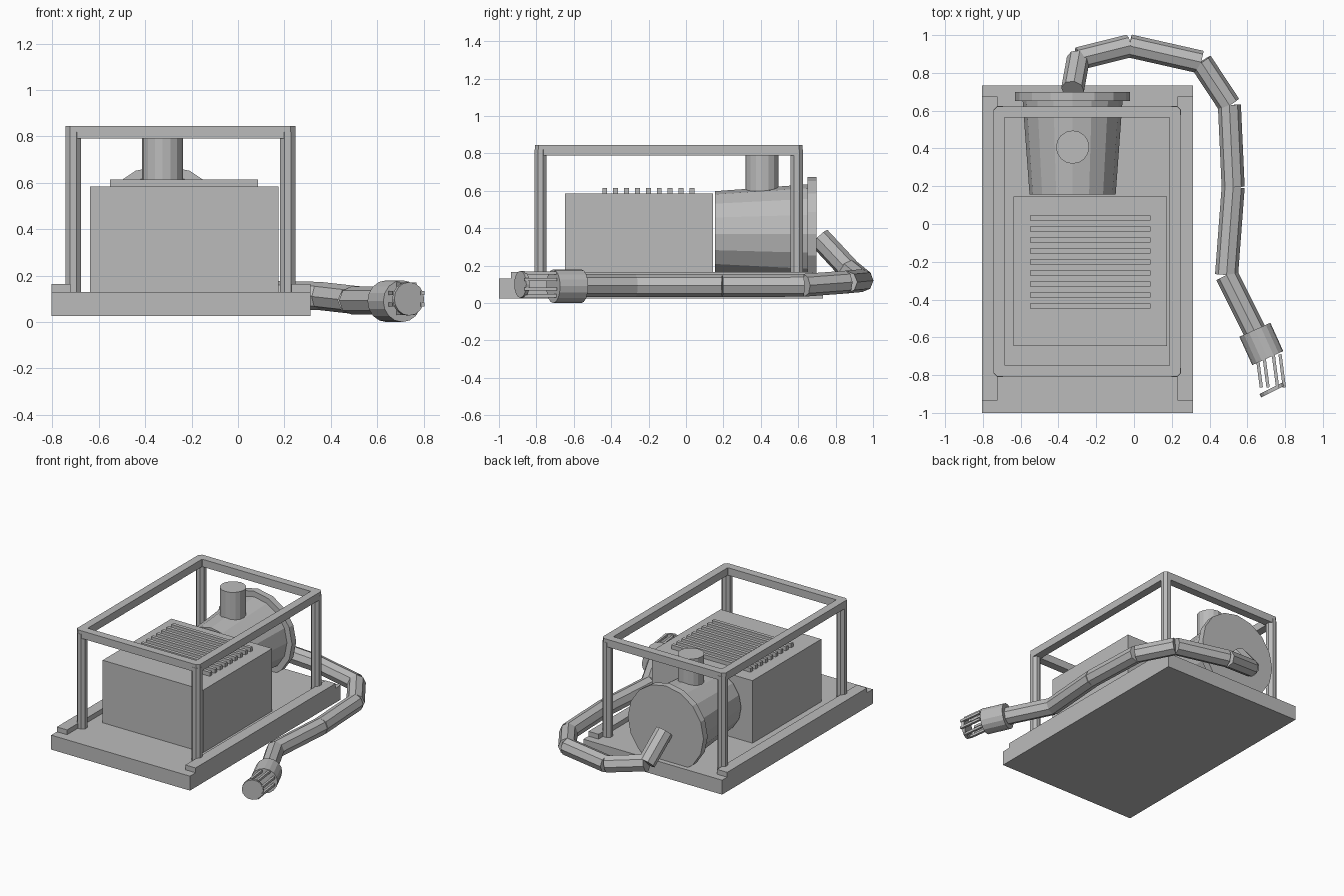
import bpy, bmesh, math
from mathutils import Vector

if "Cube" in bpy.data.objects:
    bpy.data.objects.remove(bpy.data.objects["Cube"])

grey = bpy.data.materials.new("plain_grey")
grey.use_nodes = True
grey.diffuse_color = (0.5, 0.5, 0.5, 1)
grey.node_tree.nodes["Principled BSDF"].inputs["Base Color"].default_value = (0.5, 0.5, 0.5, 1)


def finish(name, bm):
    bmesh.ops.recalc_face_normals(bm, faces=bm.faces[:])
    mesh = bpy.data.meshes.new(name)
    bm.to_mesh(mesh)
    bm.free()
    mesh.materials.append(grey)
    obj = bpy.data.objects.new(name, mesh)
    bpy.context.collection.objects.link(obj)
    return obj


def box(name, x, y, z):
    """Box from (min, max) pairs on each axis."""
    bm = bmesh.new()
    bmesh.ops.create_cube(bm, size=1)
    for v in bm.verts:
        v.co = [(lo + hi) / 2 + c * (hi - lo) for c, (lo, hi) in zip(v.co, (x, y, z))]
    return finish(name, bm)


def tube(name, a, b, r1, r2=None, sides=16, turn=0.0):
    """Capped cylinder or cone from point a to point b."""
    a, b = Vector(a), Vector(b)
    axis = b - a
    side = axis.cross(Vector((0, 0, 1)))
    side = side.normalized() if side.length > 1e-5 else Vector((1, 0, 0))
    up = side.cross(axis).normalized()
    bm = bmesh.new()
    rings = []
    for centre, r in ((a, r1), (b, r1 if r2 is None else r2)):
        angles = [turn + math.tau * i / sides for i in range(sides)]
        rings.append([bm.verts.new(centre + r * (side * math.cos(t) + up * math.sin(t)))
                      for t in angles])
    for i in range(sides):
        j = (i + 1) % sides
        bm.faces.new((rings[0][i], rings[0][j], rings[1][j], rings[1][i]))
    bm.faces.new(rings[0])
    bm.faces.new(rings[1])
    return finish(name, bm)


# Base slab and side rails
box("base", (-0.804, 0.313), (-1.0, 0.733), (0.025, 0.13))
box("right_rail", (-0.804, -0.722), (-0.935, 0.675), (0.125, 0.165))
box("left_rail", (0.231, 0.313), (-0.935, 0.675), (0.125, 0.165))

# Roll frame: four posts and a top ring with chamfered corners
FX, FY = (-0.743, 0.247), (-0.808, 0.623)
for side, x in (("right", -0.71), ("left", 0.215)):
    for end, y in (("front", -0.778), ("back", 0.592)):
        tube(f"{end}_{side}_post", (x, y, 0.125), (x, y, 0.82), 0.036,
             sides=8, turn=math.pi / 8)


def ring_outline(inset, chamfer):
    x0, x1 = FX[0] + inset, FX[1] - inset
    y0, y1 = FY[0] + inset, FY[1] - inset
    c = chamfer
    return [(x0 + c, y0), (x1 - c, y0), (x1, y0 + c), (x1, y1 - c),
            (x1 - c, y1), (x0 + c, y1), (x0, y1 - c), (x0, y0 + c)]


bm = bmesh.new()
loops = [[bm.verts.new((x, y, z)) for x, y in ring_outline(i, c)]
         for i, c, z in ((0, 0.02, 0.79), (0, 0.02, 0.845),
                         (0.058, 0.003, 0.845), (0.058, 0.003, 0.79))]
for k in range(4):
    p, q = loops[k], loops[(k + 1) % 4]
    for i in range(8):
        j = (i + 1) % 8
        bm.faces.new((p[i], p[j], q[j], q[i]))
finish("top_frame", bm)

# Engine housing with a row of cooling slats
box("engine_housing", (-0.637, 0.174), (-0.647, 0.145), (0.13, 0.585))
for i in range(9):
    y = 0.032 - 0.0583 * i
    box(f"slat_{i + 1}", (-0.551, 0.087), (y - 0.013, y + 0.013), (0.58, 0.614))

# Fan drum, flange and chimney
DX, DZ = -0.325, 0.37
tube("drum", (DX, 0.155, DZ), (DX, 0.66, DZ), 0.228, 0.265)
tube("drum_flange", (DX, 0.65, DZ), (DX, 0.698, DZ), 0.305)
tube("chimney", (DX, 0.407, 0.5), (DX, 0.407, 0.80), 0.088)

# Hose made of straight lengths
path = [(-0.325, 0.712, 0.35), (-0.295, 0.875, 0.175), (-0.025, 0.943, 0.12),
        (0.355, 0.857, 0.112), (0.505, 0.63, 0.095), (0.525, 0.195, 0.093),
        (0.49, -0.27, 0.093), (0.645, -0.58, 0.093)]
for i, (a, b) in enumerate(zip(path, path[1:])):
    tube(f"hose_length_{i + 1}", a, b, 0.061, sides=8)

# Nozzle: cuff, prongs and end disc
tube("nozzle_cuff", (0.64, -0.56, 0.09), (0.708, -0.71, 0.09), 0.09)
for i in range(8):
    t = math.tau * (i + 0.5) / 8
    dx, dz = 0.066 * math.cos(t), 0.066 * math.sin(t)
    tube(f"nozzle_prong_{i + 1}", (0.712 + dx, -0.69, 0.1 + dz),
         (0.735 + dx, -0.865, 0.1 + dz), 0.012, sides=4, turn=math.pi / 4)
tube("nozzle_disc", (0.729, -0.868, 0.1), (0.738, -0.886, 0.1), 0.072)
